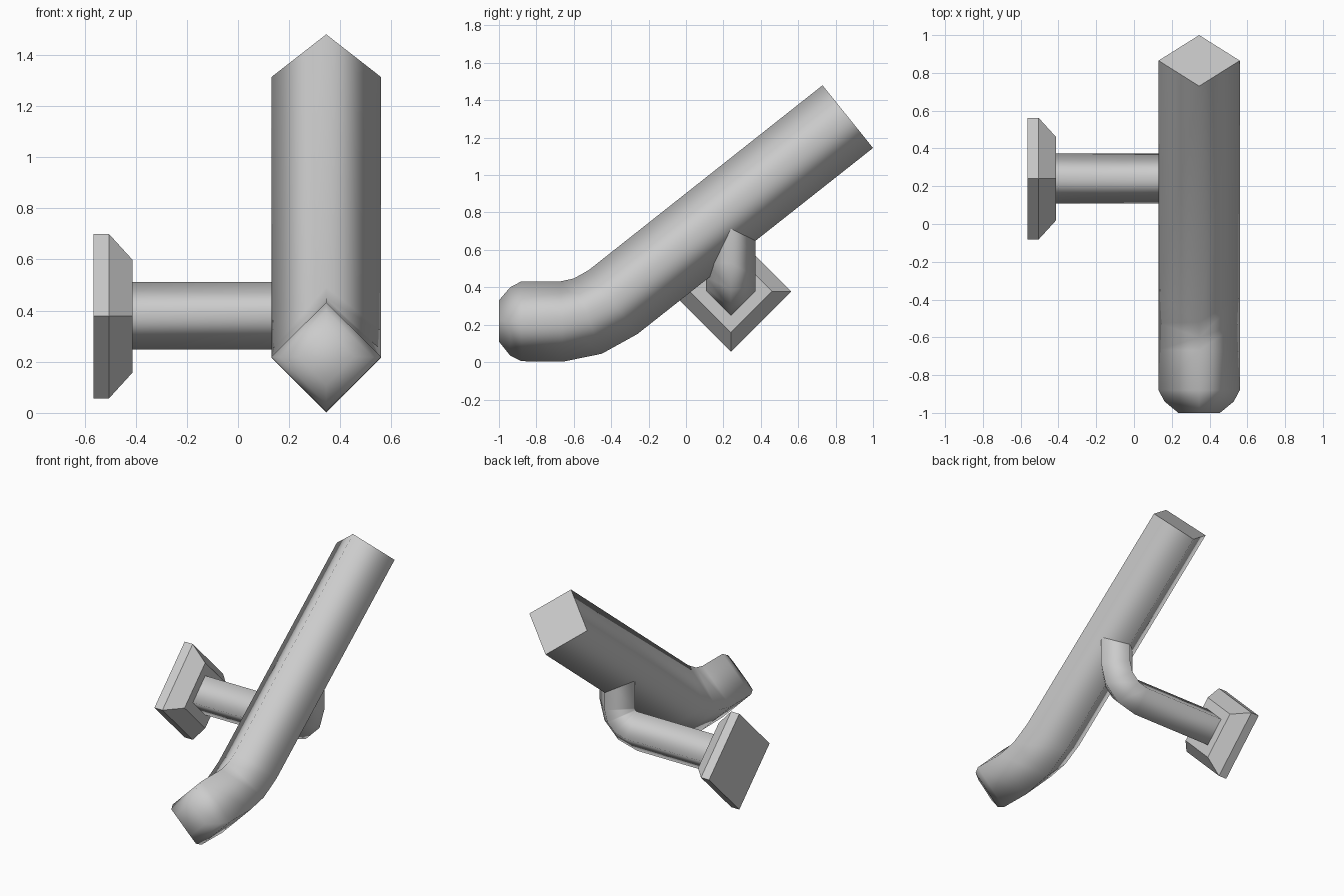
import bpy
import bmesh
from math import pi, sin, cos
from mathutils import Vector

default = bpy.data.objects.get("Cube")
if default:
    bpy.data.objects.remove(default)

grey = bpy.data.materials.new("plain grey")
grey.use_nodes = True
colour = (0.6, 0.6, 0.6, 1)
grey.diffuse_color = colour
grey.node_tree.nodes["Principled BSDF"].inputs["Base Color"].default_value = colour


def loft(name, rings, smooth, sharp_ends=()):
    """Skin four-cornered rings, cap both ends and crease the chosen end rims."""
    bm = bmesh.new()
    loops = [[bm.verts.new(p) for p in ring] for ring in rings]
    for a, b in zip(loops, loops[1:]):
        for i in range(4):
            j = (i + 1) % 4
            bm.faces.new((a[i], a[j], b[j], b[i]))
    caps = [bm.faces.new(loops[0]), bm.faces.new(loops[-1])]
    bmesh.ops.recalc_face_normals(bm, faces=bm.faces)
    for f in bm.faces:
        f.smooth = smooth
    for end in sharp_ends:
        for e in caps[end].edges:
            e.smooth = False
    mesh = bpy.data.meshes.new(name)
    bm.to_mesh(mesh)
    bm.free()
    mesh.materials.append(grey)
    obj = bpy.data.objects.new(name, mesh)
    bpy.context.collection.objects.link(obj)
    return obj


def diamond(centre, up, side, radius):
    """Four corners around a centre, in the plane of up and side."""
    c, u, s = Vector(centre), Vector(up) * radius, Vector(side) * radius
    return [c + u, c + s, c - u, c - s]


# Sloping rail: ridge and keel points (y, z) and half width of each section
RAIL_X = 0.345
sections = [
    ((-1.0, 0.33), (-1.0, 0.11), 0.11),
    ((-0.94, 0.40), (-0.94, 0.035), 0.183),
    ((-0.88, 0.432), (-0.88, 0.005), 0.215),
    ((-0.67, 0.432), (-0.66, 0.002), 0.215),
    ((-0.60, 0.447), (-0.45, 0.045), 0.215),
    ((-0.52, 0.492), (-0.26, 0.15), 0.215),
    ((0.73, 1.48), (1.0, 1.145), 0.215),
]
rail_rings = []
for ridge, keel, half in sections:
    top, bottom = Vector((RAIL_X, *ridge)), Vector((RAIL_X, *keel))
    mid, side = (top + bottom) / 2, Vector((half, 0, 0))
    rail_rings.append([top, mid + side, bottom, mid - side])
loft("handrail", rail_rings, True, (1,))

# Bracket arm: runs sideways from the flange, then bends up into the rail
ARM_Y, ARM_Z, ARM_R, BEND = 0.24, 0.38, 0.132, 0.15
arm_rings = [diamond((-0.45, ARM_Y, ARM_Z), (0, 0, 1), (0, 1, 0), ARM_R)]
for k in range(4):
    a = k / 3 * pi / 2
    centre = (RAIL_X - BEND + BEND * sin(a), ARM_Y, ARM_Z + BEND - BEND * cos(a))
    arm_rings.append(diamond(centre, (-sin(a), 0, cos(a)), (0, 1, 0), ARM_R))
arm_rings.append(diamond((RAIL_X, ARM_Y, 0.75), (-1, 0, 0), (0, 1, 0), ARM_R))
loft("bracket_arm", arm_rings, True, (0, 1))

# Wall flange: square plate with a chamfered face
profile = [(-0.565, 0.322), (-0.505, 0.322), (-0.412, 0.22)]
loft("wall_flange",
     [diamond((x, ARM_Y, ARM_Z - 0.002), (0, 0, 1), (0, 1, 0), r) for x, r in profile],
     False)
